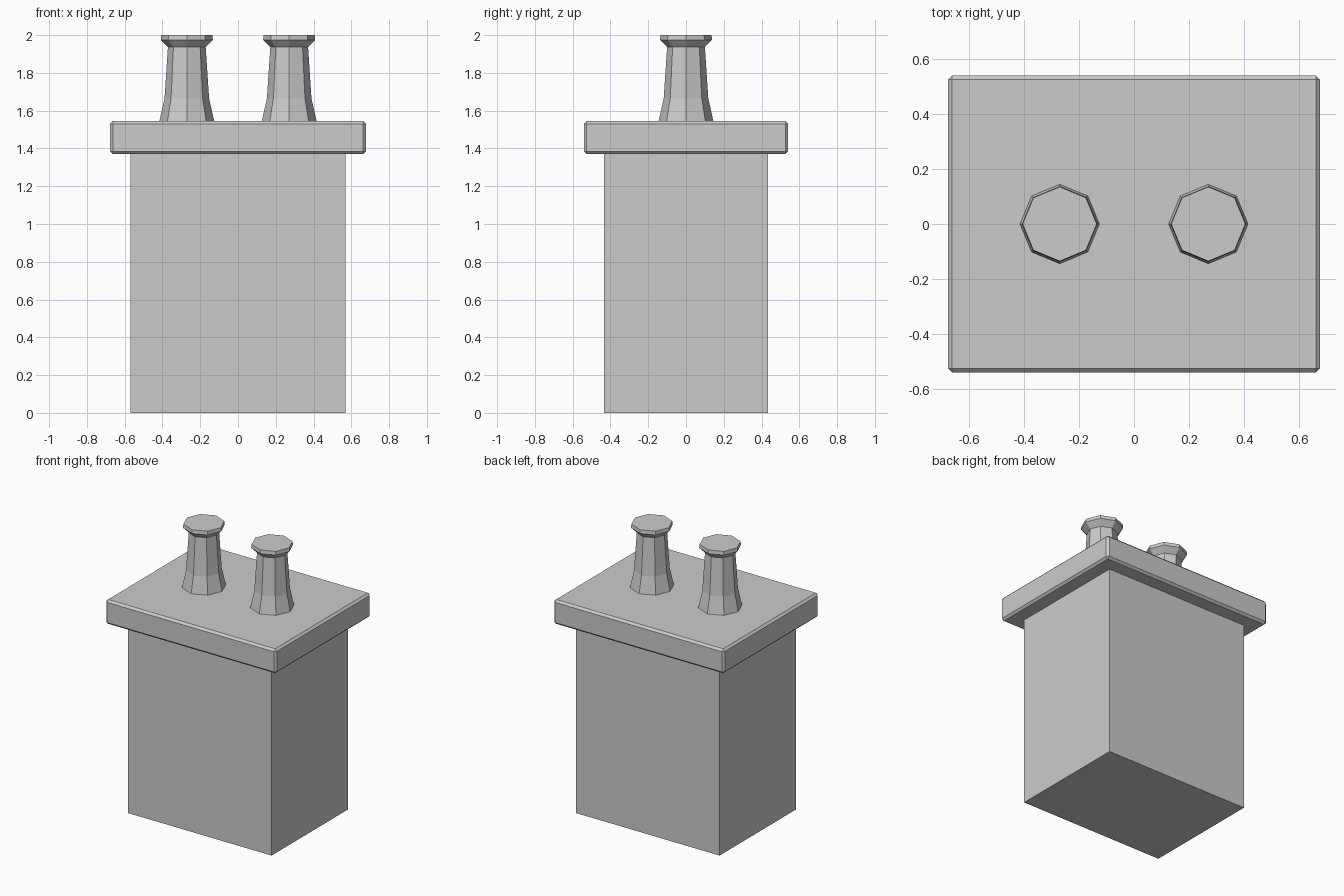
import bpy, bmesh
from math import cos, sin, pi

if "Cube" in bpy.data.objects:
    bpy.data.objects.remove(bpy.data.objects["Cube"])


def finish(name, bm):
    bmesh.ops.recalc_face_normals(bm, faces=bm.faces[:])
    mesh = bpy.data.meshes.new(name)
    bm.to_mesh(mesh)
    bm.free()
    obj = bpy.data.objects.new(name, mesh)
    bpy.context.collection.objects.link(obj)
    return obj


def box(name, half_x, half_y, z0, z1, bevel=0):
    bm = bmesh.new()
    bmesh.ops.create_cube(bm, size=1)
    for v in bm.verts:
        v.co = (v.co.x * 2 * half_x, v.co.y * 2 * half_y,
                (z0 + z1) / 2 + v.co.z * (z1 - z0))
    if bevel:
        bmesh.ops.bevel(bm, geom=bm.edges[:], offset=bevel, segments=1,
                        affect='EDGES', profile=0.5)
    return finish(name, bm)


def pot(name, x, profile, sides=8):
    bm = bmesh.new()
    rings = [[bm.verts.new((x + r * cos(2 * pi * i / sides),
                            r * sin(2 * pi * i / sides), z))
              for i in range(sides)] for r, z in profile]
    for low, high in zip(rings, rings[1:]):
        for i in range(sides):
            j = (i + 1) % sides
            bm.faces.new((low[i], low[j], high[j], high[i]))
    bm.faces.new(rings[0][::-1])
    # closed top as a triangle fan
    centre = bm.verts.new((x, 0, profile[-1][1]))
    for i in range(sides):
        bm.faces.new((rings[-1][i], rings[-1][(i + 1) % sides], centre))
    return finish(name, bm)


# Chimney stack and overhanging capping slab
box("chimney_stack", 0.57, 0.433, 0, 1.38)
box("capping_slab", 0.678, 0.541, 1.37, 1.545, bevel=0.015)

# Pair of flared octagonal chimney pots (radius, height)
POT = [(0.146, 1.54), (0.118, 1.665), (0.1, 1.937), (0.138, 1.975), (0.135, 2.0)]
for side, x in (("left", -0.271), ("right", 0.271)):
    pot(f"chimney_pot_{side}", x, POT)
